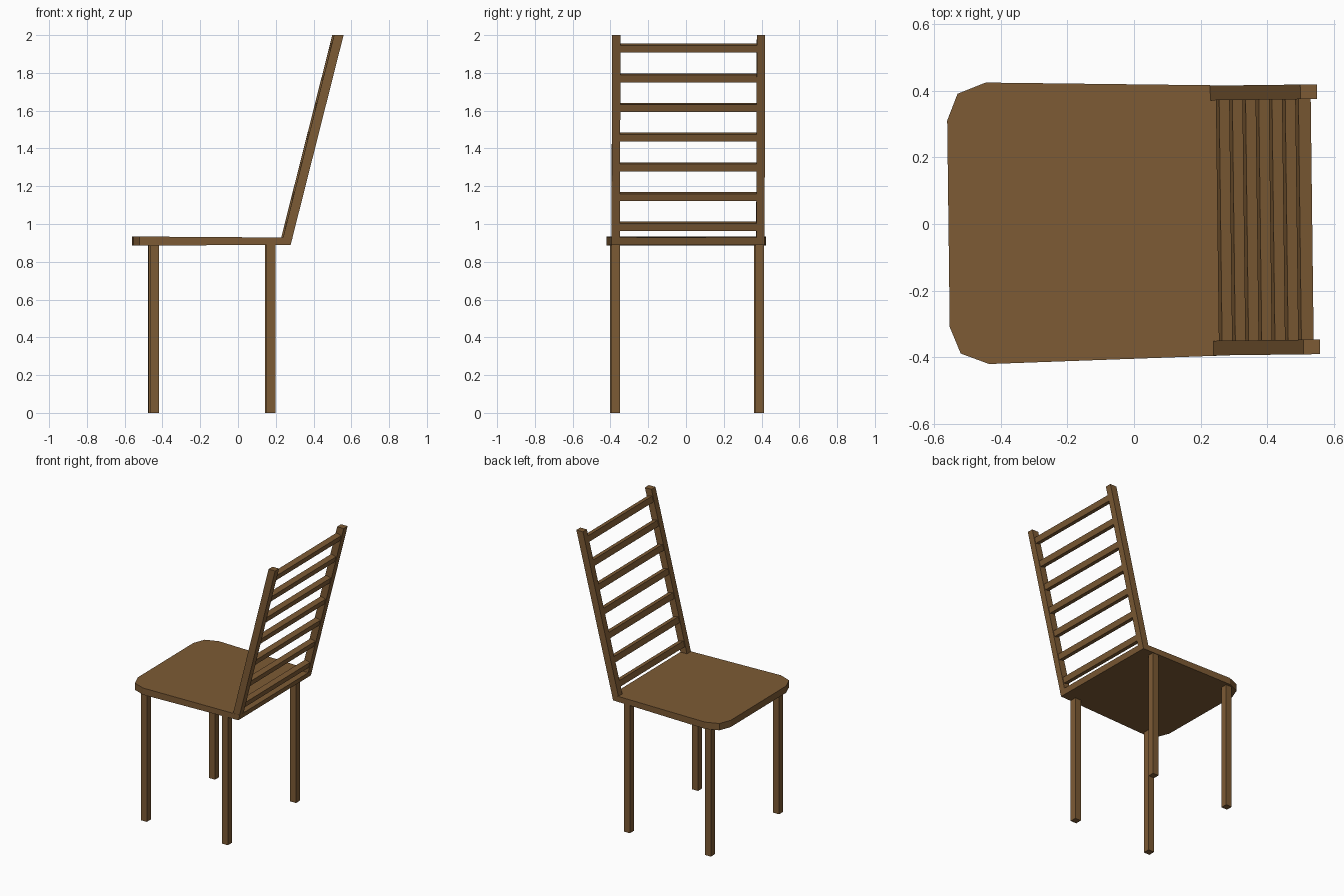
import bpy, bmesh, math
from mathutils import Matrix

if "Cube" in bpy.data.objects:
    bpy.data.objects.remove(bpy.data.objects["Cube"])

wood = bpy.data.materials.new("brown wood")
wood.diffuse_color = (0.205, 0.104, 0.035, 1)
wood.use_nodes = True
wood.node_tree.nodes["Principled BSDF"].inputs["Base Color"].default_value = wood.diffuse_color

# whole chair is turned very slightly about z
PLACE = Matrix.Translation((0, 0.0075, 0)) @ Matrix.Rotation(math.radians(0.7), 4, 'Z')


def finish(name, bm):
    bm.transform(PLACE)
    bmesh.ops.recalc_face_normals(bm, faces=bm.faces)
    mesh = bpy.data.meshes.new(name)
    bm.to_mesh(mesh)
    bm.free()
    mesh.materials.append(wood)
    bpy.context.collection.objects.link(bpy.data.objects.new(name, mesh))


def loft(name, bottom, top):
    """Closed solid between two matching rings of points."""
    bm = bmesh.new()
    a = [bm.verts.new(p) for p in bottom]
    b = [bm.verts.new(p) for p in top]
    bm.faces.new(a[::-1])
    bm.faces.new(b)
    n = len(a)
    for i in range(n):
        j = (i + 1) % n
        bm.faces.new((a[i], a[j], b[j], b[i]))
    finish(name, bm)


def rect(x0, x1, y0, y1, z):
    return [(x0, y0, z), (x1, y0, z), (x1, y1, z), (x0, y1, z)]


def box(name, centre, size, tilt=0):
    bm = bmesh.new()
    bmesh.ops.create_cube(bm, size=1, matrix=Matrix.Translation(centre)
                          @ Matrix.Rotation(tilt, 4, 'Y') @ Matrix.Diagonal((*size, 1)))
    finish(name, bm)


SLOPE = 0.27 / 1.07          # backward lean of the back
TILT = math.atan(SLOPE)


def back_x(z):               # centre line of the back
    return 0.259 + SLOPE * (z - 0.93)


# seat: clipped front corners, slanted back edge, slightly thinner at the rear
half = [(-0.557, 0.31), (-0.525, 0.39), (-0.44, 0.4225), (0.274, 0.405)]
outline = half + [(x, -y) for x, y in reversed(half)]
bottom = [(x, y, 0.89 if x > 0 else 0.886) for x, y in outline]
top = [(x + (0.01 if x > 0 else 0), y, 0.928 if x > 0 else 0.933) for x, y in outline]
loft("seat", bottom, top)

for side, s in (("left", 1), ("right", -1)):
    # legs
    for part, x in (("front", -0.4475), ("rear", 0.17)):
        box(f"{part}_leg_{side}", (x, s * 0.381, 0.447), (0.046, 0.046, 0.894))
    # leaning back posts, cut level at the top
    y0, y1 = sorted((s * 0.361, s * 0.405))
    rings = [rect(back_x(z) - 0.025, back_x(z) + 0.025, y0, y1, z) for z in (0.926, 2.0)]
    loft(f"back_post_{side}", *rings)

# seven slats across the back
for i in range(7):
    z = 0.988 + i * 0.1572
    box(f"back_slat_{i + 1}", (back_x(z), 0, z), (0.038, 0.73, 0.040), TILT)
